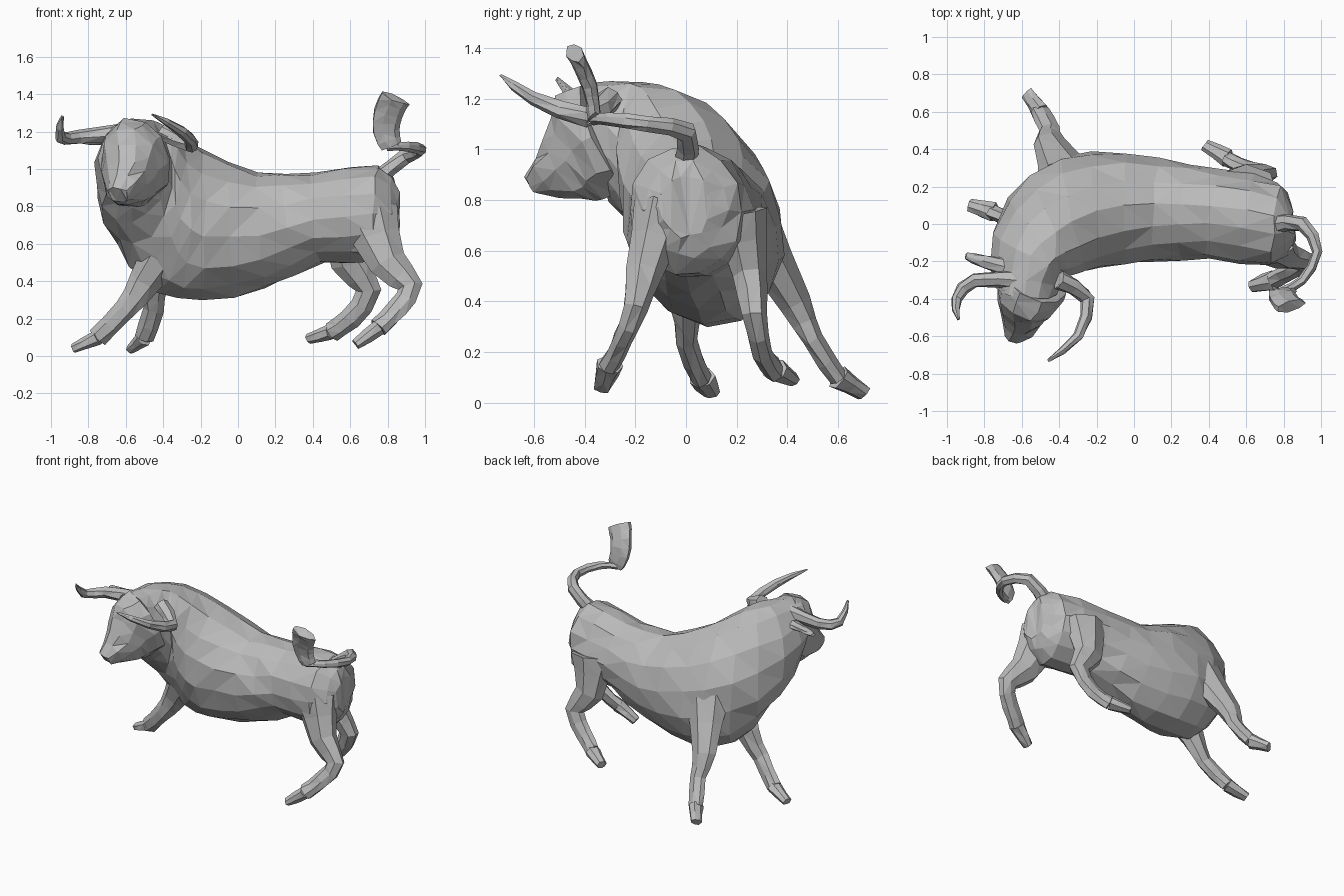
import bpy, bmesh, math, random
from mathutils import Vector

random.seed(4)
if "Cube" in bpy.data.objects:
    bpy.data.objects.remove(bpy.data.objects["Cube"])

shade = (.5, .5, .5, 1)
grey = bpy.data.materials.new("plain_grey")
grey.use_nodes = True
grey.diffuse_color = shade
grey.node_tree.nodes["Principled BSDF"].inputs["Base Color"].default_value = shade


def sample(controls, steps=2):
    """Run a smooth curve through control vectors of any length."""
    pts = [Vector(c) for c in controls]
    padded = [pts[0]] + pts + [pts[-1]]
    result = []
    for before, start, end, after in zip(padded, padded[1:], padded[2:], padded[3:]):
        for i in range(steps):
            t = i / steps
            leave, arrive = (end - before) / 2, (after - start) / 2
            bend = (end - start) * 3 - leave * 2 - arrive
            twist = (start - end) * 2 + leave + arrive
            result.append(start + leave * t + bend * t ** 2 + twist * t ** 3)
    return result + [pts[-1]]


def tangents(points):
    last = len(points) - 1
    return [(points[min(i + 1, last)] - points[max(i - 1, 0)]).normalized() for i in range(last + 1)]


def oval(centre, side, up, count):
    angles = [math.tau * i / count for i in range(count)]
    return [centre + side * math.cos(a) + up * math.sin(a) for a in angles]


def skin(name, rings, jitter):
    """Bridge rings of points into a closed, irregularly faceted surface."""
    bm = bmesh.new()
    loops = []
    for ring in rings:
        loops.append([bm.verts.new(p + Vector([random.uniform(-jitter, jitter) for axis in p])) for p in ring])
    for a, b in zip(loops, loops[1:]):
        for i in range(len(a)):
            bm.faces.new((a[i - 1], a[i], b[i], b[i - 1]))
    bm.faces.new(loops[0])
    bm.faces.new(loops[-1])
    bmesh.ops.triangulate(bm, faces=bm.faces[:], quad_method='SHORT_EDGE')
    bmesh.ops.recalc_face_normals(bm, faces=bm.faces[:])
    mesh = bpy.data.meshes.new(name)
    bm.to_mesh(mesh)
    bm.free()
    mesh.materials.append(grey)
    bpy.context.collection.objects.link(bpy.data.objects.new(name, mesh))


def trunk(name, sections, count):
    """Loft through sections given as ridge point, underside point, half width."""
    rows = sample([(*ridge, *under, half) for ridge, under, half in sections])
    mids = [(Vector(r[:3]) + Vector(r[3:6])) / 2 for r in rows]
    rings = []
    for row, mid, way in zip(rows, mids, tangents(mids)):
        up = Vector(row[:3]) - mid
        rings.append(oval(mid, up.cross(way).normalized() * row[6], up, count))
    skin(name, rings, jitter=.01)


def limb(name, path, thick, thin, power, flat, side):
    """Loft a tapering tube along a path; flat scales its depth."""
    points = sample(path)
    side = Vector(side)
    rings = []
    for i, (centre, way) in enumerate(zip(points, tangents(points))):
        radius = thin + (thick - thin) * (1 - i / (len(points) - 1)) ** power
        side = (side - way * side.dot(way)).normalized()
        rings.append(oval(centre, side * radius, way.cross(side) * radius * flat, 7))
    skin(name, rings, jitter=.004)


def leg(name, path, toe):
    """A muscular upper leg thinning to the ankle, and a hoof beyond it."""
    limb(name + "_leg", path, thick=.12, thin=.04, power=3, flat=1.4, side=(0, 1, 0))
    limb(name + "_hoof", [path[-1], toe], thick=.055, thin=.035, power=1, flat=.8, side=(0, 1, 0))


def horn(name, path):
    limb(name, path, thick=.05, thin=.006, power=.6, flat=1, side=(0, 0, 1))


def ear(name, path):
    limb(name, path, thick=.03, thin=.01, power=1, flat=1.8, side=(0, 0, 1))


# Torso and neck, from rump to nape
trunk("body", [
    ((.85, 0, .9), (.85, 0, .65), .1),
    ((.75, 0, 1.02), (.75, 0, .5), .23),
    ((.4, .05, .98), (.45, .05, .5), .24),
    ((.1, .05, .98), (.15, .1, .36), .28),
    ((-.2, 0, 1.1), (-.2, .15, .3), .31),
    ((-.4, -.1, 1.24), (-.45, .1, .35), .29),
    ((-.5, -.2, 1.27), (-.6, -.1, .6), .23),
    ((-.55, -.4, 1.27), (-.6, -.3, .8), .17),
], count=14)

# Head, from poll down the face to the muzzle
trunk("head", [
    ((-.55, -.4, 1.27), (-.5, -.2, .85), .19),
    ((-.6, -.5, 1.22), (-.55, -.3, .8), .17),
    ((-.6, -.56, 1.05), (-.6, -.4, .8), .13),
    ((-.65, -.63, .9), (-.63, -.58, .82), .06),
], count=10)

# Horns sweep outward, forward and up
horn("right_horn", [(-.6, -.3, 1.2), (-.85, -.3, 1.17), (-.95, -.4, 1.17), (-.94, -.51, 1.28)])
horn("left_horn", [(-.4, -.3, 1.2), (-.25, -.4, 1.13), (-.3, -.6, 1.2), (-.46, -.73, 1.29)])

# Ears, flat leaves behind the horns
ear("right_ear", [(-.6, -.25, 1.15), (-.8, -.2, 1.15), (-.9, -.17, 1.15)])
ear("left_ear", [(-.4, -.3, 1.2), (-.3, -.35, 1.15), (-.23, -.4, 1.1)])

# Front legs, stretched forward and outward
leg("right_front", [(-.3, -.1, .7), (-.5, 0, .4), (-.6, 0, .25), (-.75, .06, .1)], toe=(-.88, .1, .04))
leg("left_front", [(-.35, .25, .7), (-.45, .43, .4), (-.45, .5, .25), (-.5, .6, .1)], toe=(-.57, .7, .04))

# Hind legs, bent at the hock
leg("right_hind", [(.7, -.1, .75), (.8, -.17, .5), (.92, -.2, .37), (.85, -.25, .25), (.75, -.3, .15)],
    toe=(.63, -.33, .06))
leg("left_hind", [(.6, .2, .75), (.6, .25, .5), (.7, .27, .35), (.6, .3, .2), (.5, .35, .13)],
    toe=(.38, .42, .09))

# Tail curls out and ends in a raised flat tuft
limb("tail", [(.75, 0, .95), (.9, 0, 1.07), (.98, -.15, 1.1), (.9, -.3, 1.12), (.8, -.36, 1.12)],
     thick=.05, thin=.025, power=2, flat=1, side=(0, 0, 1))
limb("tail_tuft", [(.82, -.36, 1.12), (.79, -.37, 1.2), (.8, -.4, 1.3), (.84, -.44, 1.38)],
     thick=.06, thin=.085, power=2, flat=.4, side=(1, 0, 0))
